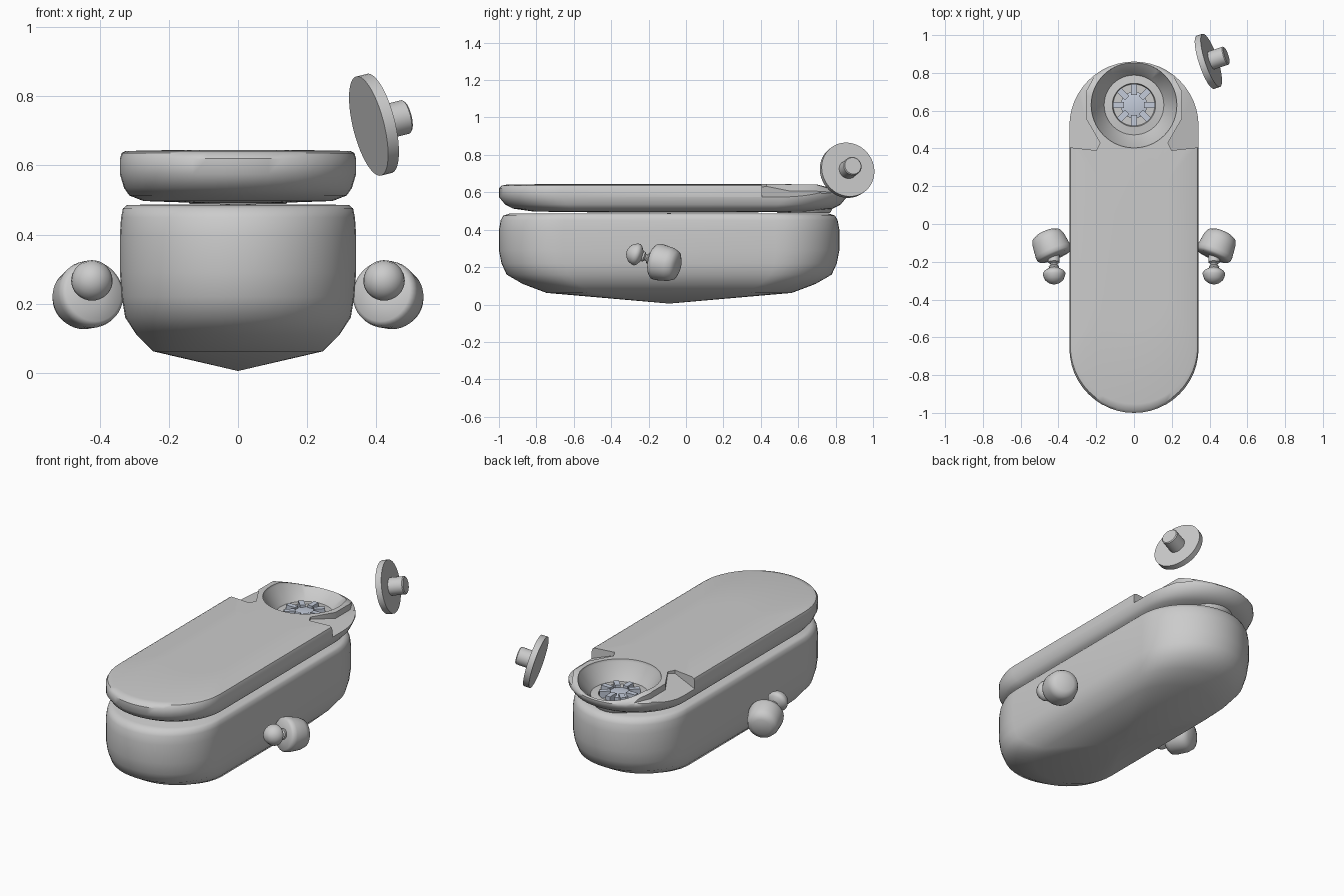
import bpy, bmesh, math
from mathutils import Vector

if "Cube" in bpy.data.objects:
    bpy.data.objects.remove(bpy.data.objects["Cube"])


def finish(name, bm, angle=50):
    bmesh.ops.recalc_face_normals(bm, faces=bm.faces)
    me = bpy.data.meshes.new(name)
    bm.to_mesh(me)
    bm.free()
    ob = bpy.data.objects.new(name, me)
    bpy.context.collection.objects.link(ob)
    bpy.ops.object.select_all(action='DESELECT')
    ob.select_set(True)
    bpy.context.view_layer.objects.active = ob
    bpy.ops.object.shade_smooth_by_angle(angle=math.radians(angle))
    return ob


def capsule(cy, half, r, seg=24):
    pts = []
    for sign, start in ((1, 0), (-1, math.pi)):
        for i in range(seg + 1):
            a = start + math.pi * i / seg
            pts.append((r * math.cos(a), sign * (half - r) + r * math.sin(a)))
    return pts


def loft(name, cy, half, r, levels, angle=50):
    # levels: (scale, z); scale 0 makes a pole, open ends are capped
    bm = bmesh.new()
    rows = []
    for s, z in levels:
        if s == 0:
            rows.append([bm.verts.new((0, cy, z))])
        else:
            rows.append([bm.verts.new((x * s, cy + y * s, z)) for x, y in capsule(cy, half, r)])
    for a, b in zip(rows, rows[1:]):
        n = max(len(a), len(b))
        for i in range(n):
            j = (i + 1) % n
            if len(a) == 1:
                bm.faces.new((a[0], b[j], b[i]))
            elif len(b) == 1:
                bm.faces.new((a[i], a[j], b[0]))
            else:
                bm.faces.new((a[i], a[j], b[j], b[i]))
    for row in (rows[0], rows[-1]):
        if len(row) > 1:
            bm.faces.new(row)
    return finish(name, bm, angle)


def lathe(name, profile, origin, axis, seg=40, angle=40):
    # profile: (radius, distance along axis)
    bm = bmesh.new()
    q = Vector(axis).to_track_quat('Z', 'Y')
    rows = []
    for r, h in profile:
        n = 1 if r == 0 else seg
        rows.append([bm.verts.new(Vector(origin) + q @ Vector(
            (r * math.cos(2 * math.pi * i / seg), r * math.sin(2 * math.pi * i / seg), h)))
            for i in range(n)])
    for a, b in zip(rows, rows[1:]):
        for i in range(seg):
            j = (i + 1) % seg
            if len(a) == 1:
                bm.faces.new((a[0], b[j], b[i]))
            elif len(b) == 1:
                bm.faces.new((a[i], a[j], b[0]))
            else:
                bm.faces.new((a[i], a[j], b[j], b[i]))
    return finish(name, bm, angle)


def cut(target, cutter):
    m = target.modifiers.new('cut', 'BOOLEAN')
    m.operation = 'DIFFERENCE'
    m.solver = 'EXACT'
    m.object = cutter
    bpy.context.view_layer.objects.active = target
    bpy.ops.object.modifier_apply(modifier=m.name)
    bpy.data.objects.remove(cutter)


# Hull with shallow pointed keel
loft('hull', -0.09, 0.91, 0.342,
     [(0, 0.005), (0.72, 0.062), (0.86, 0.11), (0.955, 0.16), (0.985, 0.22), (1, 0.29), (1, 0.40),
      (0.99, 0.45), (0.975, 0.475), (0.94, 0.486), (0, 0.488)])

# Deck lid floating over the hull
lid = loft('deck_lid', -0.07, 0.93, 0.342,
           [(0.3, 0.491), (0.8, 0.497), (0.92, 0.513), (0.965, 0.535), (1, 0.575), (1, 0.62),
            (0.985, 0.636), (0.95, 0.642), (0.5, 0.645)])

# Funnel recess at the rear of the lid
C = (0, 0.63, 0)
cut(lid, lathe('funnel_cutter', [(0, 0.52), (0.15, 0.52), (0.165, 0.55), (0.225, 0.63),
                                 (0.235, 0.7), (0, 0.7)], C, (0, 0, 1), 64))

# Dropped shoulders beside the funnel
plan = [(0.38, 0.41), (0.2, 0.39), (0.18, 0.43), (0.255, 0.56), (0.255, 0.70), (0.2, 0.80), (0.38, 0.82)]
for s in (-1, 1):
    bm = bmesh.new()
    low = [bm.verts.new((s * x, y, 0.625 - 0.35 * (x - 0.2))) for x, y in plan]
    high = [bm.verts.new((s * x, y, 0.75)) for x, y in plan]
    bm.faces.new(low)
    bm.faces.new(high)
    for i in range(len(plan)):
        j = (i + 1) % len(plan)
        bm.faces.new((low[i], low[j], high[j], high[i]))
    bmesh.ops.triangulate(bm, faces=bm.faces[:])
    cut(lid, finish('shoulder_cutter', bm))
# Rear rim dips slightly
for v in lid.data.vertices:
    if v.co.y > 0.7 and v.co.z > 0.6:
        v.co.z -= 0.03 * min(1, (v.co.y - 0.7) / 0.12)
bpy.context.view_layer.objects.active = lid
lid.select_set(True)
bpy.ops.object.shade_smooth_by_angle(angle=math.radians(40))

# Socket dish and toothed insert
lathe('socket_dish', [(0, 0.489), (0.14, 0.489), (0.158, 0.52), (0.158, 0.54), (0.115, 0.545),
                      (0.11, 0.53), (0, 0.53)], C, (0, 0, 1), 48)
lathe('socket_hub', [(0, 0.525), (0.07, 0.525), (0.07, 0.55), (0.045, 0.556), (0, 0.556)], C, (0, 0, 1))
bm = bmesh.new()
for k in range(8):
    a = k * math.pi / 4
    vs = bmesh.ops.create_cube(bm, size=1)['verts']
    bmesh.ops.scale(bm, verts=vs, vec=(0.06, 0.03, 0.045))
    bmesh.ops.translate(bm, verts=vs, vec=(0.082, 0, 0.546))
    for v in vs:
        x, y = v.co.x, v.co.y
        v.co.x = x * math.cos(a) - y * math.sin(a)
        v.co.y = 0.63 + x * math.sin(a) + y * math.cos(a)
teeth = finish('socket_teeth', bm, 30)
mat = bpy.data.materials.new('blue_grey')
mat.diffuse_color = (0.55, 0.6, 0.7, 1)
mat.use_nodes = True
mat.node_tree.nodes["Principled BSDF"].inputs["Base Color"].default_value = mat.diffuse_color
for n in ('socket_hub', 'socket_teeth'):
    bpy.data.objects[n].data.materials.append(mat)

# Loose plug: disc with peg
lathe('plug', [(0, 0), (0.148, 0), (0.148, 0.034), (0.05, 0.034), (0.05, 0.115), (0.045, 0.12), (0, 0.12)],
      (0.378, 0.856, 0.714), (1, 0.33, 0.25), 48)

# Side pods: tapered drum, ringed stem and dome, mirrored
for s, side in ((1, 'right'), (-1, 'left')):
    lathe('pod_drum_' + side,
          [(0, -0.078), (0.05, -0.074), (0.078, -0.06), (0.09, -0.03), (0.098, 0.035), (0.096, 0.055),
           (0.085, 0.066), (0.03, 0.07), (0, 0.07)],
          (s * 0.442, -0.112, 0.22), (s * -0.36, -0.88, 0.18), 40, 60)
    a, b = Vector((s * 0.425, -0.16, 0.235)), Vector((s * 0.423, -0.26, 0.266))
    lathe('pod_stem_' + side,
          [(0, 0), (0.03, 0), (0.03, 0.045), (0.018, 0.052), (0.018, 0.06), (0.028, 0.068), (0.026, 0.078),
           (0.018, 0.085), (0.022, 0.1), (0, 0.1)], a, b - a, 24)
    lathe('pod_dome_' + side,
          [(0, -0.032), (0.025, -0.028), (0.05, -0.012), (0.06, 0.0), (0.058, 0.015), (0.048, 0.037),
           (0.03, 0.052), (0.012, 0.059), (0, 0.06)],
          b, b - a, 32, 80)
